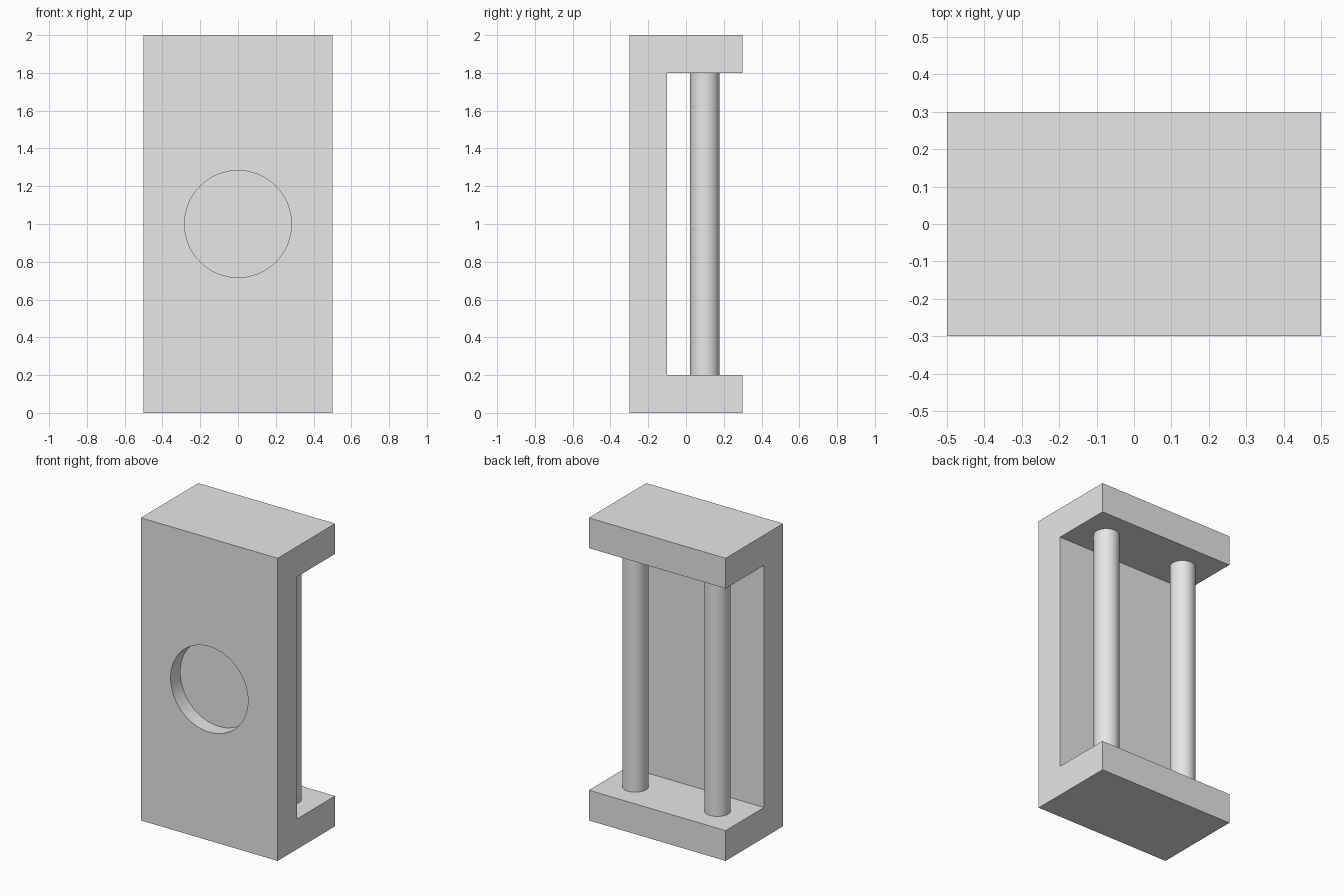
import bpy, bmesh, math

if "Cube" in bpy.data.objects:
    bpy.data.objects.remove(bpy.data.objects["Cube"], do_unlink=True)

grey = bpy.data.materials.new("light grey")
grey.use_nodes = True
grey.diffuse_color = (0.8, 0.8, 0.8, 1)
grey.node_tree.nodes["Principled BSDF"].inputs["Base Color"].default_value = (0.8, 0.8, 0.8, 1)


def cylinder(name, radius, depth, location, rotation=(0, 0, 0)):
    bpy.ops.mesh.primitive_cylinder_add(vertices=64, radius=radius, depth=depth,
                                        location=location, rotation=rotation)
    obj = bpy.context.object
    obj.name = name
    obj.data.materials.append(grey)
    bpy.ops.object.shade_smooth_by_angle(angle=math.radians(30))
    return obj


# C-shaped frame: side profile (y, z) extruded across the width
WIDTH, WALL, HALF_DEPTH, HEIGHT = 1.0, 0.2, 0.3, 2.0
inner = -HALF_DEPTH + WALL
profile = [(-HALF_DEPTH, 0), (HALF_DEPTH, 0), (HALF_DEPTH, WALL), (inner, WALL),
           (inner, HEIGHT - WALL), (HALF_DEPTH, HEIGHT - WALL),
           (HALF_DEPTH, HEIGHT), (-HALF_DEPTH, HEIGHT)]
bm = bmesh.new()
side = bm.faces.new([bm.verts.new((-WIDTH / 2, y, z)) for y, z in profile])
ext = bmesh.ops.extrude_face_region(bm, geom=[side])
bmesh.ops.translate(bm, vec=(WIDTH, 0, 0),
                    verts=[g for g in ext["geom"] if isinstance(g, bmesh.types.BMVert)])
if side.is_valid and not any(len(e.link_faces) == 1 for e in side.edges):
    pass
else:
    bmesh.ops.holes_fill(bm, edges=[e for e in bm.edges if e.is_boundary], sides=0)
bmesh.ops.recalc_face_normals(bm, faces=bm.faces)
mesh = bpy.data.meshes.new("frame")
bm.to_mesh(mesh)
bm.free()
frame = bpy.data.objects.new("frame", mesh)
bpy.context.collection.objects.link(frame)
mesh.materials.append(grey)

# Round blind recess in the front wall, half the wall deep
cutter = cylinder("recess_cutter", 0.283, WALL, (0, -HALF_DEPTH, HEIGHT / 2), (math.pi / 2, 0, 0))
cutter.hide_render = True
cut = frame.modifiers.new("recess", "BOOLEAN")
cut.operation = "DIFFERENCE"
cut.solver = "EXACT"
cut.object = cutter
bpy.ops.object.select_all(action="DESELECT")
frame.select_set(True)
bpy.context.view_layer.objects.active = frame
bpy.ops.object.modifier_apply(modifier=cut.name)
bpy.data.objects.remove(cutter, do_unlink=True)
bpy.ops.object.shade_smooth_by_angle(angle=math.radians(30))

# Two upright rods between the base and the top
for name, sign in (("left_rod", 1), ("right_rod", -1)):
    cylinder(name, 0.078, HEIGHT - 2 * WALL, (sign * 0.3, 0.1, HEIGHT / 2))
